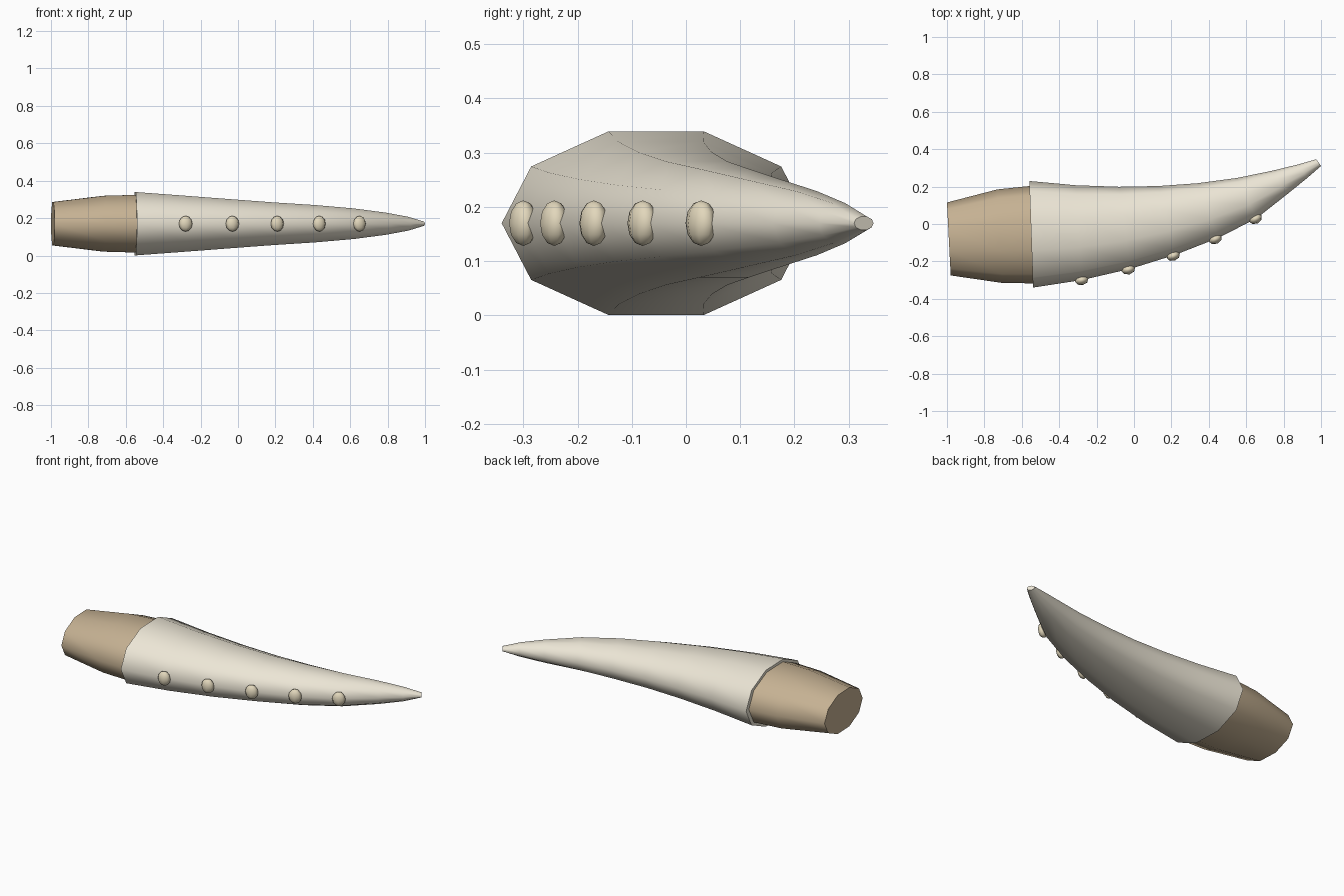
import bpy, bmesh, math
from mathutils import Vector

if "Cube" in bpy.data.objects:
    bpy.data.objects.remove(bpy.data.objects["Cube"])

SIDES = 10
MID_Z = 0.17


def material(name, rgb):
    m = bpy.data.materials.new(name)
    m.diffuse_color = (*rgb, 1)
    m.use_nodes = True
    m.node_tree.nodes["Principled BSDF"].inputs["Base Color"].default_value = m.diffuse_color
    return m


def finish(obj, mat, angle):
    obj.data.materials.append(mat)
    bpy.ops.object.select_all(action='DESELECT')
    obj.select_set(True)
    bpy.context.view_layer.objects.active = obj
    bpy.ops.object.shade_smooth_by_angle(angle=math.radians(angle))


def loft(name, sections, mat):
    """Skin oval rings; each section = inner edge xy, outer edge xy, half height."""
    bm = bmesh.new()
    rings = []
    for ux, uy, lx, ly, rz in sections:
        a, b = Vector((ux, uy, MID_Z)), Vector((lx, ly, MID_Z))
        mid, half = (a + b) / 2, (a - b) / 2
        ring = []
        for i in range(SIDES):
            t = 2 * math.pi * i / SIDES
            ring.append(bm.verts.new(mid + half * math.cos(t) + Vector((0, 0, rz * math.sin(t)))))
        rings.append(ring)
    for r, s in zip(rings, rings[1:]):
        for i in range(SIDES):
            j = (i + 1) % SIDES
            bm.faces.new((r[i], r[j], s[j], s[i]))
    bm.faces.new(rings[0])
    bm.faces.new(rings[-1])
    bmesh.ops.recalc_face_normals(bm, faces=bm.faces)
    me = bpy.data.meshes.new(name)
    bm.to_mesh(me)
    bm.free()
    obj = bpy.data.objects.new(name, me)
    bpy.context.collection.objects.link(obj)
    finish(obj, mat, 60)


ivory = material("ivory", (0.84, 0.79, 0.67))
root_brown = material("root_brown", (0.56, 0.44, 0.29))
bead_tan = material("bead_tan", (0.76, 0.68, 0.50))

# Curved tapering tusk
loft("tusk", [
    (-0.56, 0.23, -0.54, -0.34, 0.178),
    (-0.31, 0.207, -0.28, -0.30, 0.158),
    (-0.08, 0.199, -0.02, -0.24, 0.138),
    (0.13, 0.203, 0.22, -0.165, 0.12),
    (0.34, 0.218, 0.45, -0.075, 0.105),
    (0.55, 0.246, 0.655, 0.03, 0.086),
    (0.74, 0.285, 0.82, 0.16, 0.062),
    (0.88, 0.319, 0.925, 0.245, 0.039),
    (0.975, 0.346, 1.0, 0.31, 0.013),
], ivory)

# Brown root plugged into the tusk base
loft("root", [
    (-1.0, 0.115, -0.98, -0.275, 0.122),
    (-0.73, 0.185, -0.705, -0.315, 0.157),
    (-0.52, 0.207, -0.505, -0.318, 0.163),
], root_brown)

# Row of beads along the outer curve, turned to follow it
beads = [(-0.28, -0.30), (-0.03, -0.243), (0.21, -0.17), (0.435, -0.08), (0.65, 0.028)]
for i, (x, y) in enumerate(beads):
    p, q = beads[max(i - 1, 0)], beads[min(i + 1, 4)]
    bpy.ops.mesh.primitive_uv_sphere_add(
        segments=8, ring_count=6, radius=1, location=(x, y, MID_Z),
        rotation=(0, 0, math.atan2(q[1] - p[1], q[0] - p[0])))
    bead = bpy.context.object
    bead.name = f"bead_{i + 1}"
    bead.scale = (0.037, 0.027, 0.042)
    finish(bead, bead_tan, 60)
